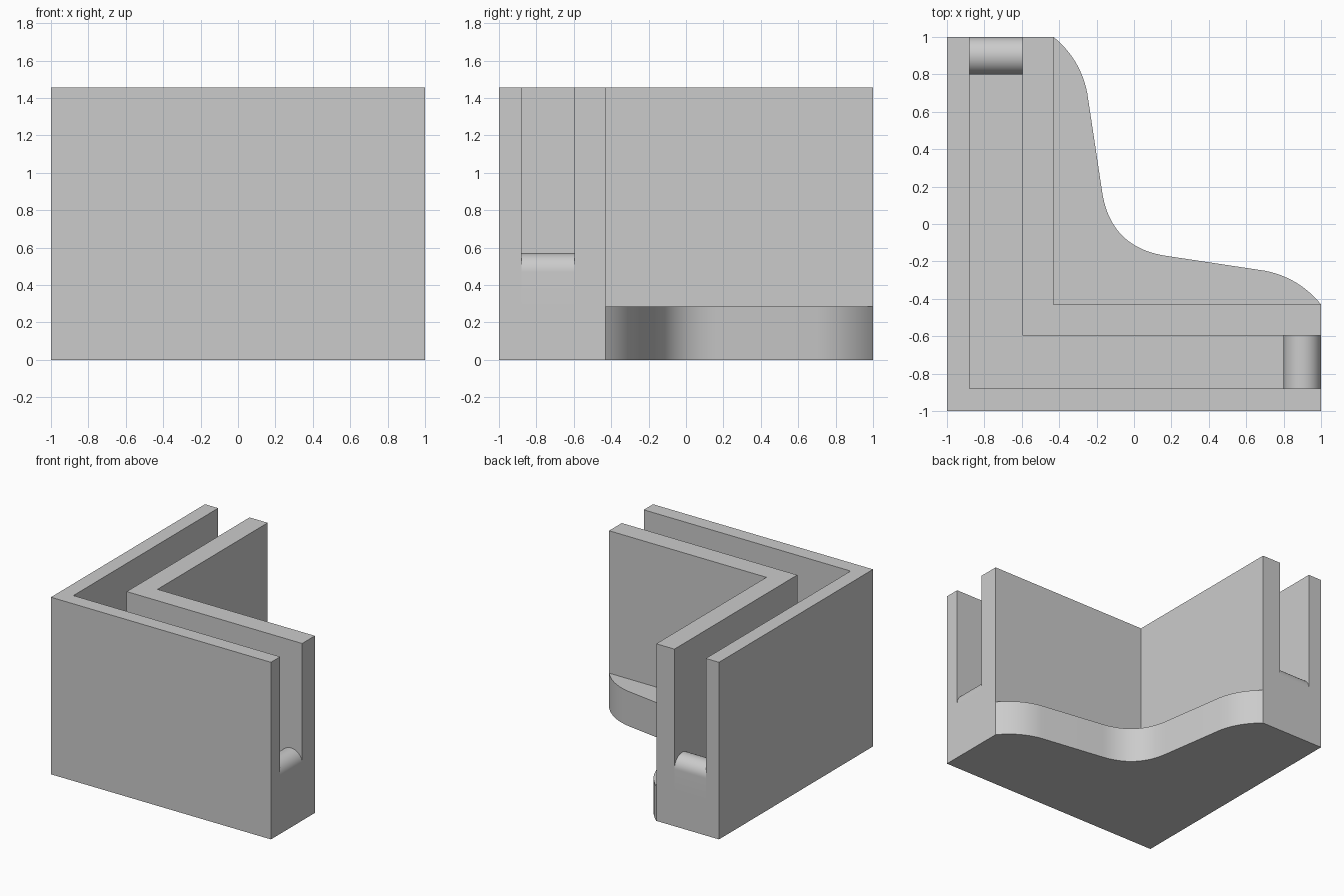
import bpy, bmesh, math
from mathutils import Vector

cube = bpy.data.objects.get("Cube")
if cube:
    bpy.data.objects.remove(cube, do_unlink=True)

H, BASE, LIP_TOP, LIP_R = 1.455, 0.285, 0.57, 0.1
OUT, SLOT_A, SLOT_B, INNER = -1.0, -0.88, -0.595, -0.43

grey = bpy.data.materials.new("light grey")
grey.use_nodes = True
grey.diffuse_color = (0.6, 0.6, 0.6, 1)
grey.node_tree.nodes["Principled BSDF"].inputs["Base Color"].default_value = grey.diffuse_color


def loft(name, rings):
    """Skin a row of matching closed rings and cap both ends."""
    bm = bmesh.new()
    rows = [[bm.verts.new(p) for p in ring] for ring in rings]
    for a, b in zip(rows, rows[1:]):
        for i in range(len(a)):
            j = (i + 1) % len(a)
            bm.faces.new((a[i], a[j], b[j], b[i]))
    bm.faces.new(rows[0])
    bm.faces.new(rows[-1])
    bmesh.ops.recalc_face_normals(bm, faces=bm.faces[:])
    mesh = bpy.data.meshes.new(name)
    bm.to_mesh(mesh)
    bm.free()
    mesh.materials.append(grey)
    obj = bpy.data.objects.new(name, mesh)
    bpy.context.collection.objects.link(obj)
    return obj


def smooth(obj):
    bpy.ops.object.select_all(action='DESELECT')
    obj.select_set(True)
    bpy.context.view_layer.objects.active = obj
    bpy.ops.object.shade_smooth_by_angle(angle=math.radians(30))


def bend(a, ctrl, b, steps=14):
    """Quadratic curve between two points."""
    a, ctrl, b = Vector(a), Vector(ctrl), Vector(b)
    ts = [i / steps for i in range(steps + 1)]
    return [a * (1 - t) ** 2 + ctrl * 2 * t * (1 - t) + b * t * t for t in ts]


# Corner channel: a U section swept round a mitred right angle
section = [(OUT, 0), (INNER, 0), (INNER, H), (SLOT_B, H),
           (SLOT_B, BASE), (SLOT_A, BASE), (SLOT_A, H), (OUT, H)]
loft("corner_channel", [[(1, d, z) for d, z in section],
                        [(d, d, z) for d, z in section],
                        [(d, 1, z) for d, z in section]])

# Rounded stops closing the bottom of the slot at each end
stop = [(1 - 2 * LIP_R, BASE), (1, BASE)]
for i in range(25):
    a = math.pi * i / 24
    stop.append((1 - LIP_R + LIP_R * math.cos(a), LIP_TOP - LIP_R + LIP_R * math.sin(a)))
smooth(loft("left_slot_stop", [[(u, d, z) for u, z in stop] for d in (SLOT_A, SLOT_B)]))
smooth(loft("back_slot_stop", [[(d, u, z) for u, z in stop] for d in (SLOT_A, SLOT_B)]))

# Foot plate: curved edge, symmetric about the diagonal
shoulder = bend((INNER, 1), (-0.285, 0.88), (-0.25, 0.7))
hollow = bend((-0.17, 0.17), (-0.125, -0.125), (0.17, -0.17), 24)
mirrored = [Vector((p.y, p.x)) for p in reversed(shoulder)]
outline = [Vector((INNER, INNER))] + shoulder + hollow + mirrored
smooth(loft("foot_plate", [[(p.x, p.y, z) for p in outline] for z in (0, BASE)]))
